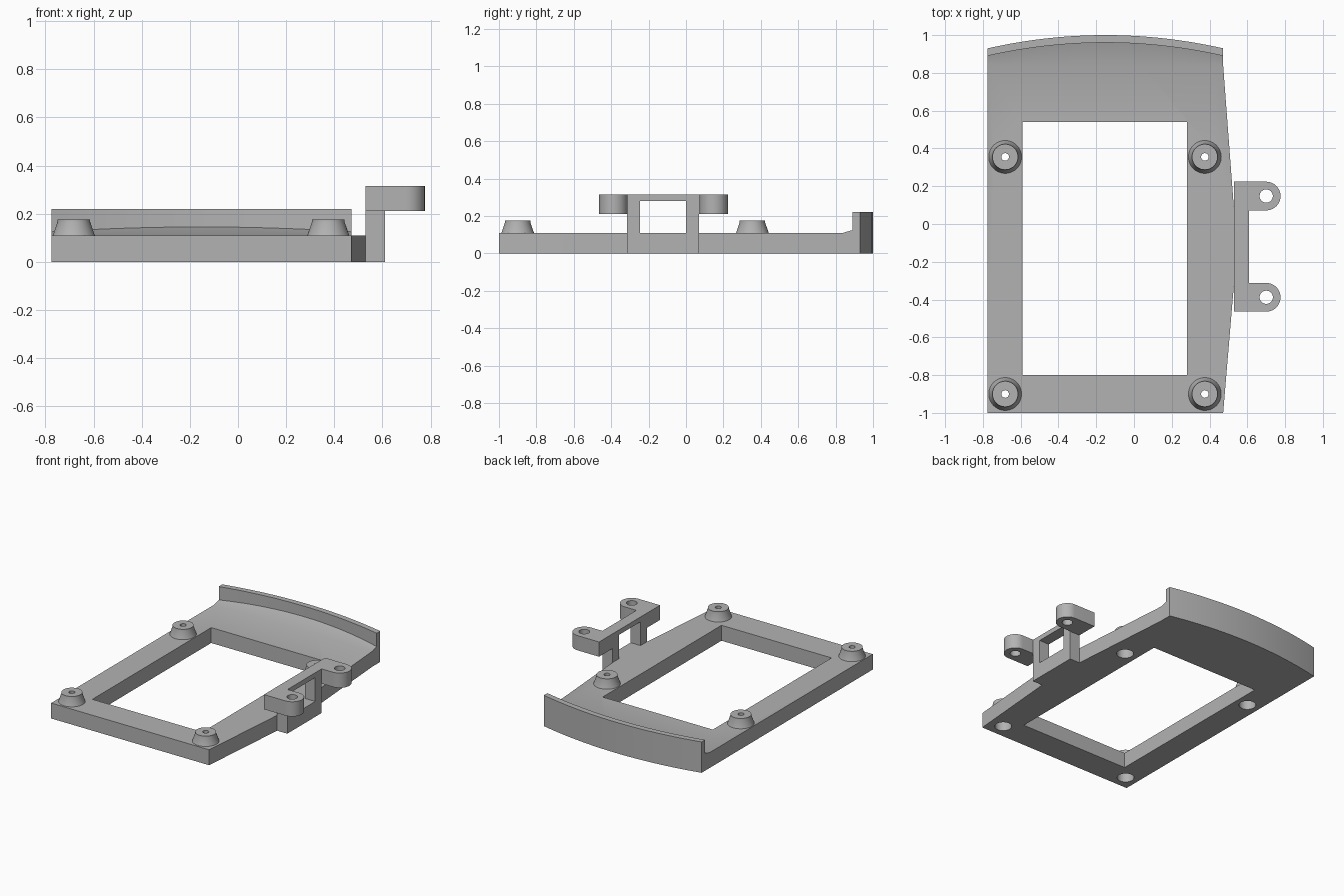
import bpy, bmesh, math

cube = bpy.data.objects.get("Cube")
if cube:
    bpy.data.objects.remove(cube, do_unlink=True)

grey = bpy.data.materials.new("plain grey")
grey.use_nodes = True
grey.diffuse_color = (0.45, 0.45, 0.45, 1)
grey.node_tree.nodes["Principled BSDF"].inputs["Base Color"].default_value = grey.diffuse_color


def finish(name, bm):
    bmesh.ops.recalc_face_normals(bm, faces=bm.faces)
    mesh = bpy.data.meshes.new(name)
    bm.to_mesh(mesh)
    bm.free()
    mesh.materials.append(grey)
    ob = bpy.data.objects.new(name, mesh)
    bpy.context.collection.objects.link(ob)
    return ob


def loft(name, sections, closed=False):
    """Skin a list of equal-sized closed sections."""
    bm = bmesh.new()
    rings = [[bm.verts.new(p) for p in s] for s in sections]
    pairs = list(zip(rings, rings[1:]))
    if closed:
        pairs.append((rings[-1], rings[0]))
    else:
        bm.faces.new(rings[0])
        bm.faces.new(rings[-1])
    for a, b in pairs:
        for i in range(len(a)):
            j = (i + 1) % len(a)
            bm.faces.new((a[i], a[j], b[j], b[i]))
    return finish(name, bm)


def prism(name, outline, z0, z1):
    return loft(name, [[(x, y, z) for x, y in outline] for z in (z0, z1)])


def box(name, x0, x1, y0, y1, z0, z1):
    return prism(name, [(x0, y0), (x1, y0), (x1, y1), (x0, y1)], z0, z1)


def circle(x, y, r, n=40):
    return [(x + r * math.cos(math.tau * i / n), y + r * math.sin(math.tau * i / n))
            for i in range(n)]


def combine(ob, other, operation):
    """Apply a boolean and discard the second object."""
    mod = ob.modifiers.new("bool", 'BOOLEAN')
    mod.operation, mod.object, mod.solver = operation, other, 'EXACT'
    bpy.context.view_layer.objects.active = ob
    bpy.ops.object.modifier_apply(modifier=mod.name)
    bpy.data.objects.remove(other, do_unlink=True)


def smooth(ob):
    bpy.ops.object.select_all(action='DESELECT')
    ob.select_set(True)
    bpy.context.view_layer.objects.active = ob
    bpy.ops.object.shade_smooth_by_angle(angle=math.radians(20))


LEFT, RIGHT, TOP = -0.775, 0.472, 0.11
SHELF = 0.84
SIDE = 0.53

# Base plate with a bulging side and a rectangular opening
plate = prism("base_plate", [(LEFT, -1), (RIGHT, -1), (SIDE, -0.31), (SIDE, 0.07),
                             (RIGHT, SHELF), (LEFT, SHELF)], 0, TOP)
combine(plate, box("opening", -0.59, 0.28, -0.8, 0.54, -0.1, 0.3), 'DIFFERENCE')

# Curved rear wall with a sloped foot
mid, half = (LEFT + RIGHT) / 2, (RIGHT - LEFT) / 2
sections = []
steps = 32
for i in range(steps + 1):
    t = 2 * i / steps - 1
    x, outer = mid + half * t, 1 - 0.07 * t * t
    inner = outer - 0.04
    foot = TOP + 0.29 * (inner - SHELF)
    sections.append([(x, SHELF, 0), (x, SHELF, TOP), (x, inner, foot),
                     (x, inner, 0.22), (x, outer, 0.22), (x, outer, 0)])
combine(plate, loft("rear_wall", sections), 'UNION')

# Standoffs with screw holes, each above a counterbore in the plate
profile = [(0.02, TOP), (0.087, TOP), (0.068, 0.165), (0.068, 0.175), (0.02, 0.175)]
for x, side in ((-0.682, "right"), (0.375, "left")):
    for y, end in ((-0.9, "front"), (0.355, "rear")):
        combine(plate, prism("counterbore", circle(x, y, 0.056), -0.1, 0.2), 'DIFFERENCE')
        rings = [[(x + r * c, y + r * s, z) for r, z in profile]
                 for c, s in circle(0, 0, 1)]
        smooth(loft(f"standoff_{end}_{side}", rings, closed=True))
smooth(plate)

# Side bracket: open frame with two rounded ears
bracket = box("side_bracket", SIDE, 0.61, -0.315, 0.07, 0, 0.315)
combine(bracket, box("bracket_window", 0.4, 0.8, -0.245, 0, TOP, 0.28), 'DIFFERENCE')
for y, inner in ((-0.388, -0.3), (0.148, 0.05)):
    r, cx = 0.076, 0.7
    arc = [(cx + r * math.cos(a), y + r * math.sin(a))
           for a in (math.pi * (i / 20 - 0.5) for i in range(21))]
    ear = prism("ear", [(SIDE, y - r)] + arc + [(SIDE, y + r)], 0.21, 0.315)
    low, high = sorted((inner, y))
    combine(ear, box("ear_root", SIDE, 0.61, low, high, 0.21, 0.315), 'UNION')
    combine(ear, prism("ear_hole", circle(cx, y, 0.035), 0, 0.5), 'DIFFERENCE')
    combine(bracket, ear, 'UNION')
smooth(bracket)
